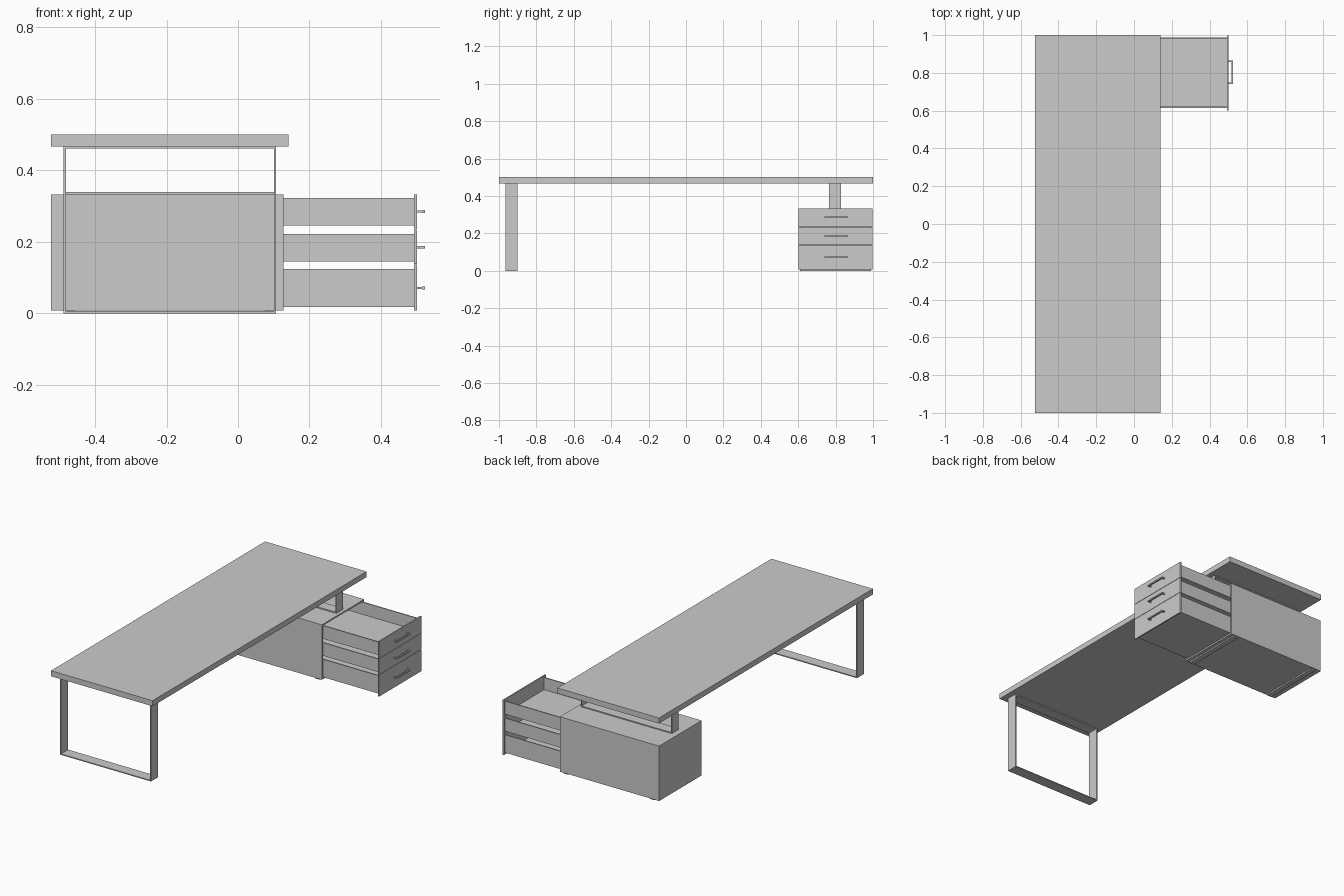
import bpy, bmesh
from mathutils import Matrix, Vector

if "Cube" in bpy.data.objects:
    bpy.data.objects.remove(bpy.data.objects["Cube"])


def boxes(name, parts):
    """One object from boxes given as (x0, x1, y0, y1, z0, z1)."""
    bm = bmesh.new()
    for x0, x1, y0, y1, z0, z1 in parts:
        centre = Vector(((x0 + x1) / 2, (y0 + y1) / 2, (z0 + z1) / 2))
        size = (x1 - x0, y1 - y0, z1 - z0, 1)
        bmesh.ops.create_cube(bm, size=1, matrix=Matrix.Translation(centre) @ Matrix.Diagonal(size))
    mesh = bpy.data.meshes.new(name)
    bm.to_mesh(mesh)
    bm.free()
    obj = bpy.data.objects.new(name, mesh)
    bpy.context.collection.objects.link(obj)
    return obj


def bar_frame(name, y0, y1, z0, z1, x0=-0.488, x1=0.107, t=0.006):
    """Closed rectangular frame of flat metal bar."""
    boxes(name, [(x0, x0 + t, y0, y1, z0, z1), (x1 - t, x1, y0, y1, z0, z1),
                 (x0 + t, x1 - t, y0, y1, z0, z0 + t), (x0 + t, x1 - t, y0, y1, z1 - t, z1)])


# Table top
boxes("table_top", [(-0.523, 0.141, -1, 1, 0.467, 0.5)])

# Metal frames: floor leg and short riser on the cabinet
bar_frame("floor_leg", -0.966, -0.9, 0, 0.467)
bar_frame("cabinet_riser", 0.765, 0.83, 0.333, 0.467)

# Cabinet shell, open towards +x
X0, X1, Y0, Y1, Z0, Z1, T = -0.523, 0.127, 0.602, 0.998, 0.008, 0.333, 0.009
boxes("cabinet", [(X0, X1, Y0, Y1, Z1 - T, Z1), (X0, X1, Y0, Y1, Z0, Z0 + T),
                  (X0, X1, Y0, Y0 + T, Z0 + T, Z1 - T), (X0, X1, Y1 - T, Y1, Z0 + T, Z1 - T),
                  (X0, X0 + T, Y0 + T, Y1 - T, Z0 + T, Z1 - T)])

# Foot strips under the cabinet
boxes("cabinet_feet", [(-0.488, -0.458, 0.61, 0.99, 0, Z0), (0.077, 0.107, 0.61, 0.99, 0, Z0)])

# Drawers pulled open: box z range, front z range, handle height
drawers = [("top", 0.246, 0.323, 0.234, 0.333, 0.285),
           ("middle", 0.145, 0.222, 0.138, 0.232, 0.185),
           ("bottom", 0.018, 0.124, 0.008, 0.136, 0.071)]
bx0, bx1, by0, by1, w = -0.08, 0.493, 0.615, 0.987, 0.007
for label, z0, z1, f0, f1, h in drawers:
    boxes(label + "_drawer_box", [
        (bx0, bx1, by0, by0 + w, z0, z1), (bx0, bx1, by1 - w, by1, z0, z1),
        (bx0, bx0 + w, by0 + w, by1 - w, z0, z1),
        (bx0 + w, bx1, by0 + w, by1 - w, z0, z0 + 0.005)])
    boxes(label + "_drawer_front", [(bx1, 0.501, Y0, Y1, f0, f1)])
    # Bar handle on two posts
    boxes(label + "_handle", [(0.515, 0.523, 0.74, 0.865, h - 0.004, h + 0.004)] +
          [(0.501, 0.515, y, y + 0.008, h - 0.003, h + 0.003) for y in (0.74, 0.857)])
